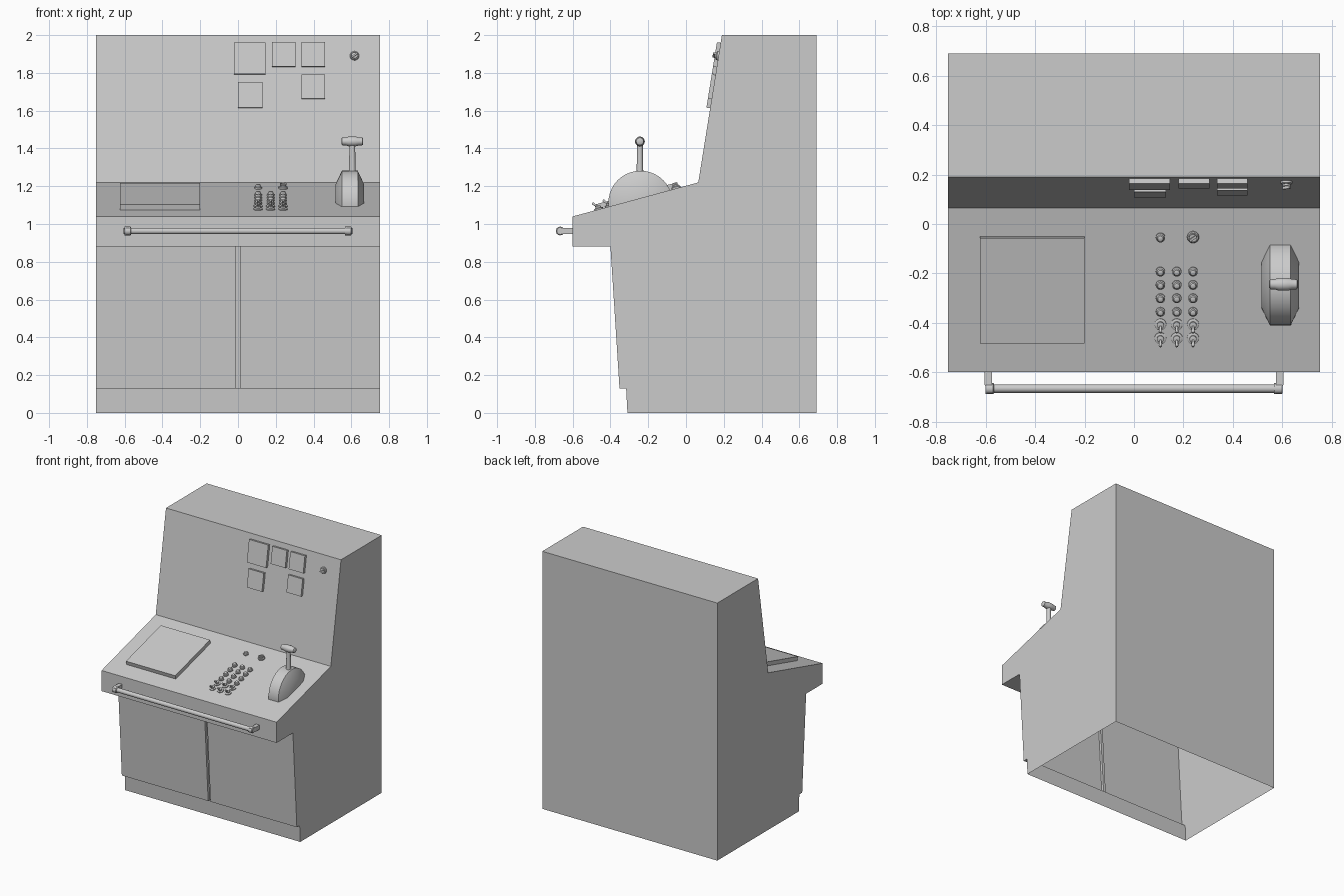
import bpy, bmesh
from math import atan2, cos, sin, pi, radians
from mathutils import Matrix, Vector

if "Cube" in bpy.data.objects:
    bpy.data.objects.remove(bpy.data.objects["Cube"])

HALF_W = 0.752
DECK = atan2(0.18, 0.665)     # tilt of the control deck
WALL = atan2(0.78, 0.125)     # tilt of the upper panel


def finish(name, bm, matrix=Matrix(), smooth=False):
    bmesh.ops.recalc_face_normals(bm, faces=bm.faces)
    mesh = bpy.data.meshes.new(name)
    bm.to_mesh(mesh)
    bm.free()
    ob = bpy.data.objects.new(name, mesh)
    bpy.context.collection.objects.link(ob)
    ob.matrix_world = matrix
    if smooth:
        bpy.ops.object.select_all(action='DESELECT')
        ob.select_set(True)
        bpy.context.view_layer.objects.active = ob
        bpy.ops.object.shade_smooth_by_angle(angle=radians(35))
    return ob


def copy(ob, name, matrix):
    new = bpy.data.objects.new(name, ob.data)
    bpy.context.collection.objects.link(new)
    new.matrix_world = matrix
    return new


def revolve(bm, profile, segs=20, matrix=Matrix()):
    """Turn a (radius, height) profile about local z and cap its ends."""
    rings = [[bm.verts.new(matrix @ Vector((r * cos(2 * pi * i / segs), r * sin(2 * pi * i / segs), h)))
              for i in range(segs)] for r, h in profile]
    for a, b in zip(rings, rings[1:]):
        for i in range(segs):
            j = (i + 1) % segs
            bm.faces.new((a[i], a[j], b[j], b[i]))
    bm.faces.new(rings[0])
    bm.faces.new(rings[-1])


def lathe(name, profile, matrix=Matrix(), segs=20):
    bm = bmesh.new()
    revolve(bm, profile, segs, matrix)
    return finish(name, bm, smooth=True)


def box(name, size, matrix):
    bm = bmesh.new()
    bmesh.ops.create_cube(bm, size=1, matrix=Matrix.Diagonal((*size, 1)))
    return finish(name, bm, matrix)


def on_deck(x, y):
    z = 1.04 + (y + 0.6) * 0.18 / 0.665
    return Matrix.Translation((x, y, z)) @ Matrix.Rotation(DECK, 4, 'X')


def on_wall(x, z):
    y = 0.065 + (z - 1.22) * 0.125 / 0.78
    return Matrix.Translation((x, y, z)) @ Matrix.Rotation(WALL, 4, 'X')


def lift(h):
    return Matrix.Translation((0, 0, h))


# Cabinet: side profile lofted across x, open underneath, with a groove between the doors
def section(recess):
    return [(0.69, 0), (0.69, 2), (0.19, 2), (0.065, 1.22), (-0.60, 1.04), (-0.60, 0.88),
            (-0.40 + recess, 0.88), (-0.352 + recess, 0.13), (-0.317, 0.13), (-0.31, 0)]


bm = bmesh.new()
stations = [(-HALF_W, 0), (-0.01, 0), (-0.01, 0.02), (0.01, 0.02), (0.01, 0), (HALF_W, 0)]
loops = [[bm.verts.new((x, y, z)) for y, z in section(d)] for x, d in stations]
for a, b in zip(loops, loops[1:]):
    for i in range(len(a) - 1):
        bm.faces.new((a[i], a[i + 1], b[i + 1], b[i]))
bm.faces.new(loops[0])
bm.faces.new(loops[-1])
bmesh.ops.remove_doubles(bm, verts=bm.verts, dist=0.0005)
bmesh.ops.dissolve_degenerate(bm, edges=bm.edges, dist=0.0005)
finish("cabinet", bm)

# Deck screen and wall panels
box("deck_screen", (0.423, 0.442, 0.03), on_deck(-0.412, -0.263) @ lift(0.015))
for i, (x0, x1, z0, z1) in enumerate([(-0.02, 0.145, 1.79, 1.96), (0.18, 0.305, 1.83, 1.96),
                                      (0.335, 0.46, 1.83, 1.96), (0.0, 0.13, 1.612, 1.75),
                                      (0.335, 0.46, 1.66, 1.79)]):
    box(f"wall_panel_{i + 1}", (x1 - x0, z1 - z0, 0.02),
        on_wall((x0 + x1) / 2, (z0 + z1) / 2) @ lift(0.01))

# Push buttons: collar with a domed cap
button = lathe("button", [(0.019, 0), (0.019, 0.009), (0.014, 0.011), (0.014, 0.017),
                          (0.011, 0.022), (0.005, 0.024)])
button.matrix_world = on_deck(0.107, -0.054)
columns = (0.107, 0.173, 0.239)
for y in (-0.192, -0.246, -0.30, -0.355):
    for x in columns:
        copy(button, "button", on_deck(x, y))

# Toggle switches: washer, nut and a lever leaning forward
bm = bmesh.new()
revolve(bm, [(0.024, 0), (0.024, 0.006), (0.019, 0.009), (0.014, 0.009), (0.014, 0.018), (0.008, 0.02)])
revolve(bm, [(0.004, 0), (0.007, 0.034), (0.005, 0.038)], 10,
        lift(0.012) @ Matrix.Rotation(radians(40), 4, 'X'))
toggle = finish("toggle_switch", bm, on_deck(columns[0], -0.406), True)
for x, y in [(x, y) for y in (-0.406, -0.462) for x in columns][1:]:
    copy(toggle, "toggle_switch", on_deck(x, y))

# Key switches on the deck and the wall
bm = bmesh.new()
revolve(bm, [(0.024, 0), (0.024, 0.008), (0.020, 0.012), (0.016, 0.012), (0.016, 0.02)])
bmesh.ops.create_cube(bm, size=1, matrix=lift(0.024) @ Matrix.Rotation(radians(35), 4, 'Z')
                      @ Matrix.Diagonal((0.034, 0.009, 0.014, 1)))
key = finish("key_switch", bm, on_deck(0.239, -0.052), True)
copy(key, "wall_key_switch", on_wall(0.617, 1.89))

# Throttle: bevelled disc sunk in the deck, stem and cross grip
along_x = Matrix.Rotation(pi / 2, 4, 'Y')
LX, LY = 0.592, -0.241
lathe("lever_housing", [(0.10, -0.075), (0.17, -0.042), (0.17, 0.042), (0.10, 0.075)],
      Matrix.Translation((LX, LY, 1.112)) @ along_x, 40)
lathe("lever_stem", [(0.019, 1.26), (0.017, 1.30), (0.015, 1.43)], Matrix.Translation((0.605, LY - 0.003, 0)))
lathe("lever_grip", [(0.014, -0.058), (0.02, -0.054), (0.021, -0.035), (0.026, -0.018),
                     (0.026, 0.018), (0.021, 0.035), (0.02, 0.054), (0.014, 0.058)],
      Matrix.Translation((0.605, LY - 0.003, 1.437)) @ along_x)

# Front rail with elbow brackets and collars
RY, RZ = -0.666, 0.963
lathe("hand_rail", [(0.017, -0.59), (0.017, 0.59)], Matrix.Translation((0, RY, RZ)) @ along_x)
for side, s in (("left", -1), ("right", 1)):
    bm = bmesh.new()
    outline = [(0.575, -0.595), (0.605, -0.595), (0.605, -0.648), (0.592, -0.685), (0.575, -0.685)]
    face = bm.faces.new([bm.verts.new((s * x, y, RZ - 0.017)) for x, y in outline])
    out = bmesh.ops.extrude_face_region(bm, geom=[face])["geom"]
    bmesh.ops.translate(bm, vec=(0, 0, 0.034), verts=[v for v in out if isinstance(v, bmesh.types.BMVert)])
    if not any(face in e.link_faces for e in bm.edges):
        bm.faces.new([v for v in bm.verts if v.co.z < RZ])
    finish(f"rail_bracket_{side}", bm)
    lathe(f"rail_collar_{side}", [(0.023, -0.018), (0.023, 0.014), (0.018, 0.018)],
          Matrix.Translation((s * 0.584, RY, RZ)) @ along_x)
